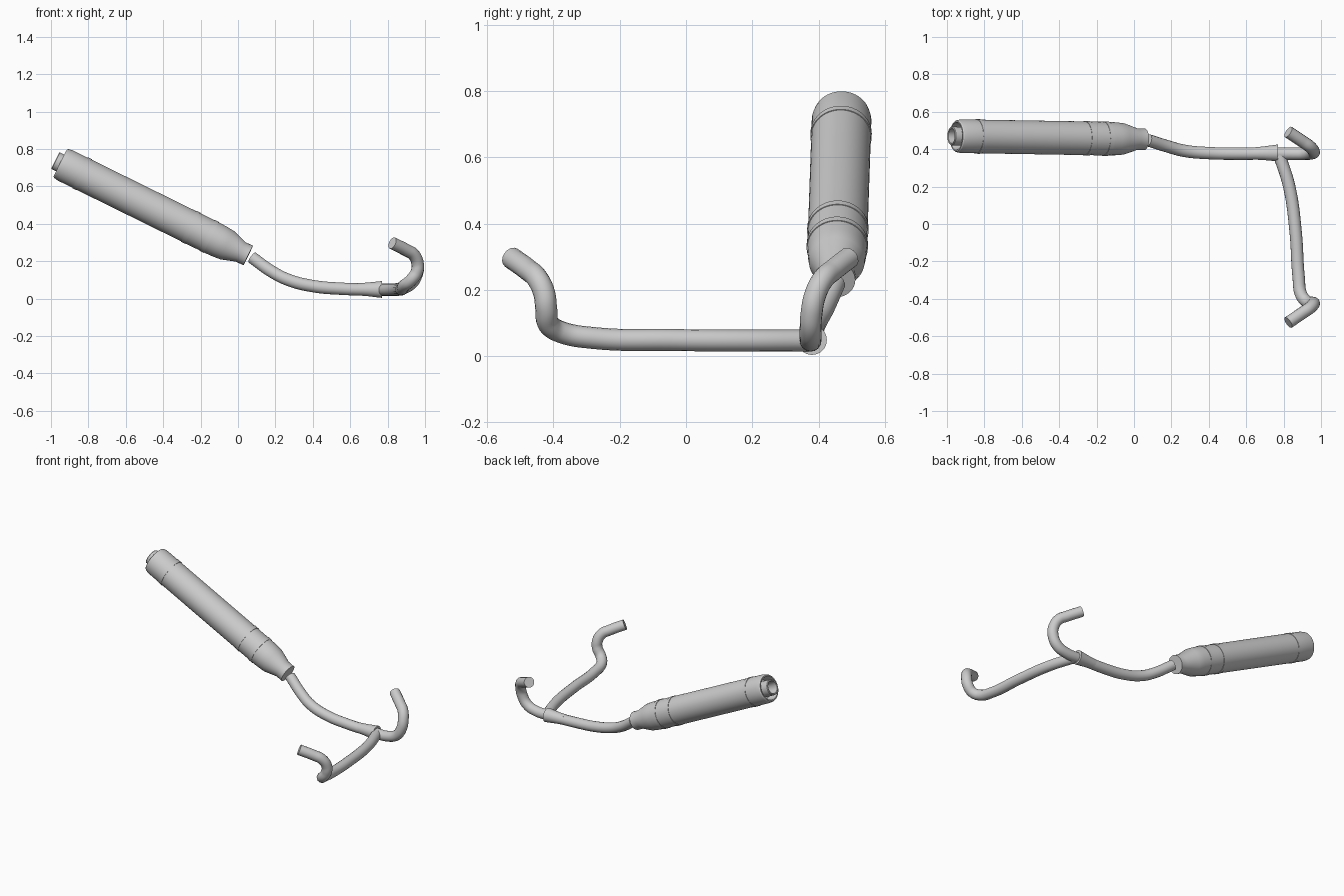
import bpy, bmesh, math
from mathutils import Vector

cube = bpy.data.objects.get("Cube")
if cube:
    bpy.data.objects.remove(cube, do_unlink=True)

GREY = (0.6, 0.6, 0.6, 1)
metal = bpy.data.materials.new("brushed grey metal")
metal.use_nodes = True
metal.diffuse_color = GREY
metal.node_tree.nodes["Principled BSDF"].inputs["Base Color"].default_value = GREY

PIPE_R = 0.033


def finish(obj, angle=30):
    bpy.ops.object.select_all(action="DESELECT")
    obj.select_set(True)
    bpy.context.view_layer.objects.active = obj
    if obj.type == "CURVE":
        bpy.ops.object.convert(target="MESH")
        obj = bpy.context.view_layer.objects.active
    obj.data.materials.clear()
    obj.data.materials.append(metal)
    bpy.ops.object.shade_smooth_by_angle(angle=math.radians(angle))


def lathe(name, start, end, profile, segments=48):
    """Revolve (distance, radius) pairs about the line from start to end."""
    start, end = Vector(start), Vector(end)
    axis = (end - start).normalized()
    side = axis.cross(Vector((0, 1, 0))).normalized()
    other = axis.cross(side)
    bm = bmesh.new()
    rings = []
    for dist, radius in profile:
        ring = []
        for i in range(segments):
            a = math.tau * i / segments
            ring.append(bm.verts.new(start + axis * dist
                        + (side * math.cos(a) + other * math.sin(a)) * radius))
        rings.append(ring)
    for r0, r1 in zip(rings, rings[1:]):
        for i in range(segments):
            j = (i + 1) % segments
            bm.faces.new((r0[i], r0[j], r1[j], r1[i]))
    bm.faces.new(rings[0])
    bm.faces.new(rings[-1])
    bmesh.ops.recalc_face_normals(bm, faces=bm.faces)
    mesh = bpy.data.meshes.new(name)
    bm.to_mesh(mesh)
    bm.free()
    obj = bpy.data.objects.new(name, mesh)
    bpy.context.collection.objects.link(obj)
    finish(obj)


def pipe(name, points):
    """Sweep a round capped tube smoothly through the points."""
    curve = bpy.data.curves.new(name, "CURVE")
    curve.dimensions = "3D"
    curve.bevel_depth = PIPE_R
    curve.bevel_resolution = 6
    curve.resolution_u = 8
    curve.use_fill_caps = True
    spline = curve.splines.new("BEZIER")
    spline.bezier_points.add(len(points) - 1)
    for bp, co in zip(spline.bezier_points, points):
        bp.co = co
        bp.handle_left_type = bp.handle_right_type = "AUTO"
    obj = bpy.data.objects.new(name, curve)
    bpy.context.collection.objects.link(obj)
    finish(obj, 40)


# Silencer: rounded rim with recess, body, inlet cone and collar
OUTLET, INLET = (-0.95, 0.47, 0.725), (0.055, 0.453, 0.23)
lathe("silencer_body", OUTLET, INLET, [
    (0.06, 0.066), (0.01, 0.07), (0.0, 0.074), (0.0, 0.081), (0.006, 0.086),
    (0.03, 0.09), (0.12, 0.09), (0.78, 0.09), (0.9, 0.09),
    (0.95, 0.088), (0.995, 0.084), (1.075, 0.058), (1.12, 0.058)])

# Raised clamp bands
for name, a, b in (("outlet_band", 0.118, 0.142),
                   ("middle_band", 0.765, 0.79),
                   ("cone_band", 0.875, 0.9)):
    lathe(name, OUTLET, INLET, [(a, 0.088), (a, 0.0925), (b, 0.0925), (b, 0.088)])

# Hollow tip pipe inside the recess
lathe("tip_pipe", OUTLET, INLET, [
    (0.06, 0.036), (-0.028, 0.039), (-0.03, 0.041), (-0.03, 0.047),
    (-0.026, 0.05), (0.065, 0.05)], 32)

# Link pipe from silencer to collector
pipe("link_pipe", [(0.075, 0.448, 0.22), (0.18, 0.415, 0.145), (0.27, 0.391, 0.1),
                   (0.4, 0.379, 0.067), (0.55, 0.376, 0.053), (0.75, 0.378, 0.047)])
lathe("collector_sleeve", (0.64, 0.377, 0.05), (0.77, 0.38, 0.049),
      [(0, 0.0325), (0.05, 0.036), (0.13, 0.045)], 32)

# Rear header: short run, then hooks up and back
pipe("rear_header", [(0.74, 0.376, 0.048), (0.86, 0.376, 0.052), (0.92, 0.376, 0.076),
                     (0.955, 0.379, 0.13), (0.96, 0.39, 0.185), (0.94, 0.414, 0.233),
                     (0.9, 0.442, 0.258), (0.825, 0.492, 0.297)])

# Front header: long cross run, then the same hook
pipe("front_header", [(0.775, 0.375, 0.047), (0.83, 0.2, 0.047), (0.865, -0.05, 0.049),
                      (0.88, -0.28, 0.055), (0.895, -0.38, 0.074), (0.925, -0.415, 0.098),
                      (0.957, -0.422, 0.145), (0.96, -0.428, 0.19), (0.94, -0.449, 0.235),
                      (0.9, -0.476, 0.26), (0.825, -0.527, 0.297)])
